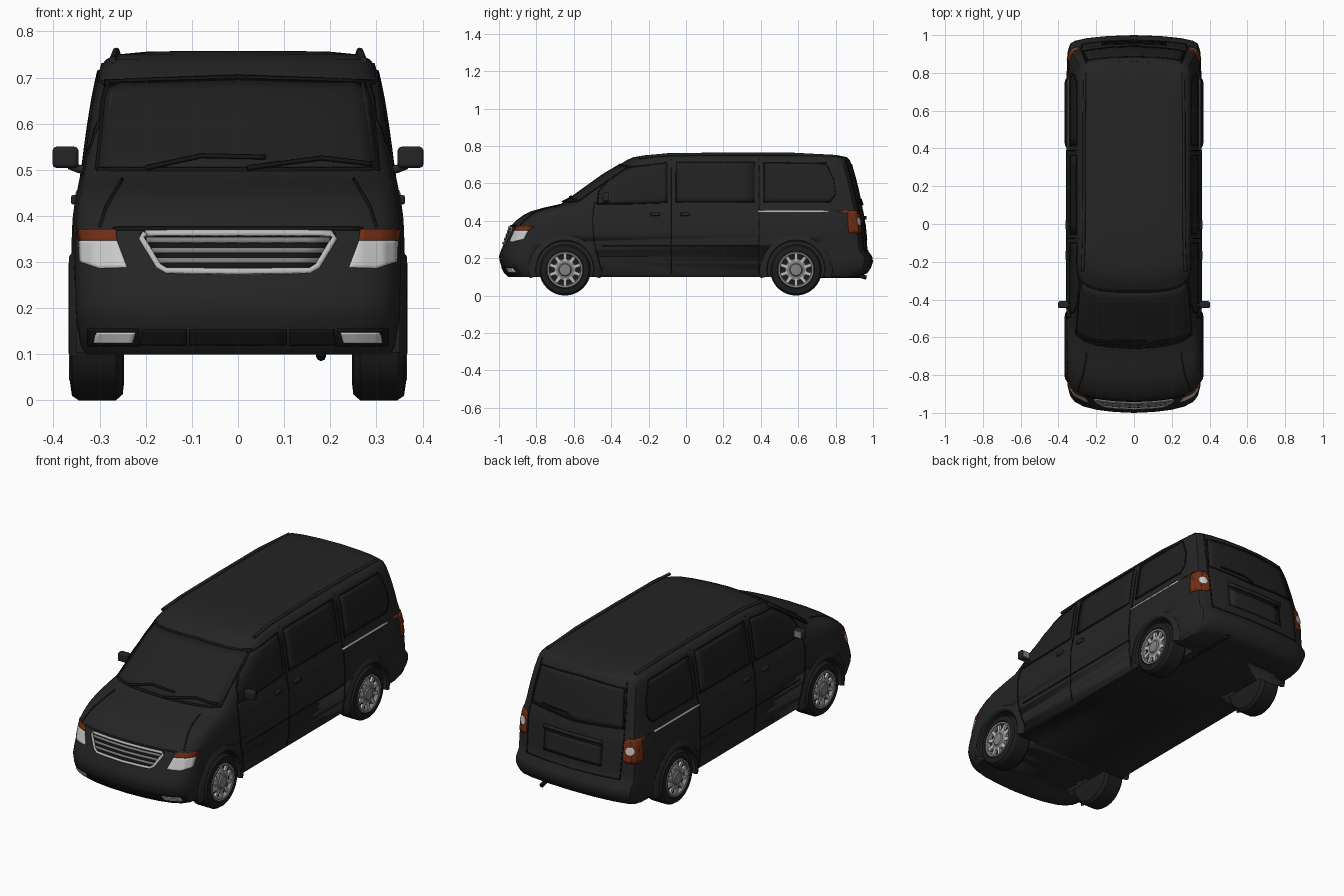
import bpy, bmesh, math
from mathutils import Vector, Matrix
from mathutils.bvhtree import BVHTree

if "Cube" in bpy.data.objects:
    bpy.data.objects.remove(bpy.data.objects["Cube"])


def material(name, r, g, b):
    m = bpy.data.materials.new(name)
    m.use_nodes = True
    m.diffuse_color = (r, g, b, 1)
    shader = next(n for n in m.node_tree.nodes if n.type == 'BSDF_PRINCIPLED')
    shader.inputs["Base Color"].default_value = (r, g, b, 1)
    return m


PAINT = material("black_paint", .018, .018, .018)
GLASS = material("tinted_glass", .015, .015, .015)
TRIM = material("dark_trim", .007, .007, .007)
RUBBER = material("tyre_rubber", .012, .012, .012)
ORANGE = material("orange_lens", .17, .026, .007)
LENS = material("clear_lens", .6, .6, .6)
CHROME = material("chrome", .5, .5, .5)
STEEL = material("grey_metal", .22, .22, .22)


def finish(name, bm, mat, mirror=False, solid=0, bevel=0):
    me = bpy.data.meshes.new(name)
    bm.to_mesh(me)
    bm.free()
    me.materials.append(mat)
    me.shade_smooth()
    me.set_sharp_from_angle(angle=math.radians(32))
    ob = bpy.data.objects.new(name, me)
    bpy.context.collection.objects.link(ob)
    if solid:
        mod = ob.modifiers.new("Thickness", 'SOLIDIFY')
        mod.thickness, mod.offset = solid, -1
    if bevel:
        mod = ob.modifiers.new("Bevel", 'BEVEL')
        mod.width, mod.segments = bevel, 2
    if mirror:
        ob.modifiers.new("Mirror", 'MIRROR')
    return ob


def lathe(name, profile, y, z, mat, start=0, sweep=360, steps=40):
    """Turn (radius, x) points about a sideways axle, on both sides."""
    bm = bmesh.new()
    full = sweep == 360
    rings = []
    for i in range(steps if full else steps + 1):
        a = math.radians(start + sweep * i / steps)
        rings.append([bm.verts.new((x, y + r * math.cos(a), z + r * math.sin(a))) for r, x in profile])
    for i in range(steps):
        a, b = rings[i], rings[(i + 1) % len(rings)]
        for j in range(len(profile) - 1):
            bm.faces.new((a[j], a[j + 1], b[j + 1], b[j]))
    bmesh.ops.remove_doubles(bm, verts=bm.verts, dist=1e-5)
    bmesh.ops.recalc_face_normals(bm, faces=bm.faces)
    return finish(name, bm, mat, mirror=True)


def boxes(name, matrices, mat, bevel=0, mirror=True):
    bm = bmesh.new()
    for m in matrices:
        bmesh.ops.create_cube(bm, size=1, matrix=m)
    return finish(name, bm, mat, mirror, bevel=bevel)


def block(centre, size):
    return Matrix.Translation(centre) @ Matrix.Diagonal((*size, 1))


def tube(name, points, radius, mat, mirror=False):
    cu = bpy.data.curves.new(name, 'CURVE')
    cu.dimensions = '3D'
    cu.bevel_depth, cu.bevel_resolution, cu.use_fill_caps = radius, 2, True
    sp = cu.splines.new('POLY')
    sp.points.add(len(points) - 1)
    for p, co in zip(sp.points, points):
        p.co = (*co, 1)
    cu.materials.append(mat)
    ob = bpy.data.objects.new(name, cu)
    bpy.context.collection.objects.link(ob)
    if mirror:
        ob.modifiers.new("Mirror", 'MIRROR')


# Body shell: stacked plan outlines given as height, half width, nose y, tail y
LEVELS = [
    (.1, .335, -.95, .93), (.12, .345, -.97, .97), (.15, .35, -.985, .99), (.18, .355, -.995, 1),
    (.21, .356, -1, .995), (.24, .357, -.99, .972), (.28, .358, -.973, .967), (.33, .358, -.955, .962),
    (.37, .357, -.94, .958), (.4, .355, -.91, .955), (.43, .351, -.87, .952), (.45, .347, -.83, .948),
    (.47, .342, -.76, .943), (.49, .338, -.67, .938), (.51, .335, -.635, .933), (.55, .33, -.58, .925),
    (.6, .323, -.51, .913), (.65, .315, -.44, .9), (.7, .305, -.355, .885), (.725, .298, -.315, .875),
    (.74, .285, -.28, .86), (.75, .262, -.22, .81), (.756, .2, -.15, .72), (.758, .1, 0, .55)]
NOSE = [(0, 0), (.3, .005), (.55, .016), (.75, .034), (.88, .058), (.95, .09), (.985, .14), (1, .28)]
TAIL = [(1, .2), (.985, .08), (.95, .045), (.88, .03), (.7, .016), (.4, .005), (0, 0)]


def outline(z, w, nose, tail):
    half = [(u * w, nose + d, z) for u, d in NOSE] + [(u * w, tail - d, z) for u, d in TAIL]
    return half + [(-x, y, h) for x, y, h in half[-2:0:-1]]


bm = bmesh.new()
loops = [[bm.verts.new(p) for p in outline(*lv)] for lv in LEVELS]
for a, b in zip(loops, loops[1:]):
    for i in range(len(a)):
        k = (i + 1) % len(a)
        bm.faces.new((a[i], a[k], b[k], b[i]))
bm.faces.new(loops[0])
bm.faces.new(loops[-1])
bmesh.ops.recalc_face_normals(bm, faces=bm.faces)
tree = BVHTree.FromBMesh(bm)
body = finish("body_shell", bm, PAINT)

# Wheels, arches and the wells cut for them
for place, y in (("front", -.647), ("rear", .588)):
    cutter = lathe("well_cutter", [(0, .22), (.152, .22), (.152, .5), (0, .5)], y, .14, TRIM)
    cutter.hide_render = True
    mod = body.modifiers.new("Well", 'BOOLEAN')
    mod.operation, mod.solver, mod.object = 'DIFFERENCE', 'EXACT', cutter
    bpy.context.view_layer.objects.active = body
    bpy.ops.object.modifier_apply(modifier=mod.name)
    bpy.data.objects.remove(cutter)
    lathe(place + "_arch", [(.15, .31), (.15, .362), (.157, .367), (.172, .366), (.195, .35)],
          y, .14, PAINT, -14, 208)
    lathe(place + "_tyre", [(0, .25), (.1, .247), (.125, .25), (.138, .265), (.138, .345), (.128, .36),
                            (.1, .364), (.095, .345), (0, .345)], y, .138, RUBBER)
    lathe(place + "_rim", [(.098, .355), (.095, .366), (.085, .364), (.08, .345)], y, .138, STEEL)
    lathe(place + "_hub", [(.06, .345), (.057, .356), (.035, .36), (.03, .366), (0, .367)], y, .138, STEEL)
    axle = Matrix.Translation((.352, y, .138))
    boxes(place + "_spokes", [axle @ Matrix.Rotation(math.tau * i / 10, 4, 'X') @ block((0, 0, .068), (.012, .018, .04))
                              for i in range(10)], CHROME)

AIM = {"front": Vector((0, -1, 0)), "side": Vector((1, 0, 0)), "back": Vector((0, 1, 0))}


def project(u, v, view, lift):
    """Drop a flat (u, height) point onto the body from one direction."""
    aim = AIM[view]
    start = aim * 2 + (Vector((0, u, v)) if view == "side" else Vector((u, 0, v)))
    loc, normal, *_ = tree.ray_cast(start, -aim)
    if loc is None:
        loc, normal, *_ = tree.find_nearest(start - aim * 1.5)
    return loc + normal * lift


def patch(name, lower, upper, view, mat, lift=.003, mirror=False, rows=8, cols=8):
    """Thin plate on the body, filling the space between two paths."""
    def sample(path):
        pts = [Vector(p) for p in path]
        return [a.lerp(b, k / cols) for a, b in zip(pts, pts[1:]) for k in range(cols)] + [pts[-1]]
    bm = bmesh.new()
    pairs = list(zip(sample(lower), sample(upper)))
    grid = [[bm.verts.new(project(*a.lerp(b, j / rows), view, lift)) for a, b in pairs] for j in range(rows + 1)]
    for a, b in zip(grid, grid[1:]):
        for i in range(len(a) - 1):
            bm.faces.new((a[i], a[i + 1], b[i + 1], b[i]))
    bm.normal_update()
    if sum(f.normal.dot(AIM[view]) * f.calc_area() for f in bm.faces) < 0:
        bmesh.ops.reverse_faces(bm, faces=bm.faces)
    return finish(name, bm, mat, mirror, solid=.006)


def strip(name, path, view, mat=TRIM, width=.005, lift=.003, mirror=False):
    pts = [Vector(p) for p in path]
    sides = []
    for i in range(len(pts)):
        t = (pts[min(i + 1, len(pts) - 1)] - pts[max(i - 1, 0)]).normalized()
        sides.append(Vector((-t.y, t.x)) * width / 2)
    patch(name, [p - s for p, s in zip(pts, sides)], [p + s for p, s in zip(pts, sides)],
          view, mat, lift, mirror, rows=1)


def window(name, lower, upper, view, mirror=False):
    patch(name, lower, upper, view, GLASS, .003, mirror)
    strip(name + "_seal", lower + upper[::-1] + lower[:1], view, TRIM, .006, .004, mirror)


# Glazing
window("windscreen", [(-.305, .5), (0, .5), (.305, .5)], [(-.285, .69), (0, .7), (.285, .69)], "front")
window("front_door_window", [(-.476, .49), (-.42, .49), (-.31, .49), (-.1, .497)],
       [(-.465, .56), (-.42, .61), (-.31, .684), (-.1, .711)], "side", True)
window("sliding_door_window", [(-.053, .5), (.364, .5)], [(-.053, .713), (.364, .713)], "side", True)
window("rear_side_window", [(.417, .5), (.77, .5), (.8, .54)], [(.417, .711), (.75, .706), (.79, .62)], "side", True)
window("tailgate_window", [(-.27, .5), (0, .48), (.27, .5)], [(-.245, .69), (0, .7), (.245, .69)], "back")

# Door seams, character line, sliding rail and handles
strip("front_door_seam", [(-.49, .5), (-.5, .4), (-.49, .28), (-.45, .13)], "side", mirror=True)
for i, y in enumerate((-.077, .39)):
    strip(f"door_seam_{i}", [(y, .12), (y, .73)], "side", mirror=True)
strip("waist_crease", [(-.45, .265), (.39, .265)], "side", mirror=True)
strip("sliding_rail", [(.385, .449), (.765, .449)], "side", CHROME, .01, .005, True)
boxes("door_handles", [block((.354, y, .435), (.016, .05, .02)) for y in (-.165, -.005)], PAINT, .004)

# Grille
patch("grille_back", [(-.165, .28), (.165, .28)], [(-.212, .362), (.212, .362)], "front", TRIM)
strip("grille_frame", [(-.2, .361), (0, .362), (.2, .361), (.208, .35), (.172, .29), (.155, .28), (0, .278),
                       (-.155, .28), (-.172, .29), (-.208, .35), (-.2, .361)], "front", CHROME, .012, .008)
for i, z in enumerate((.346, .324, .302)):
    reach = .165 + (z - .28) * .5
    strip(f"grille_bar_{i}", [(-reach, z), (reach, z)], "front", STEEL, .011, .007)

# Headlights, bonnet seams and bumper openings
patch("headlight", [(.24, .288), (.3, .286), (.342, .3)], [(.262, .346), (.3, .346), (.344, .346)], "front", LENS, mirror=True)
patch("front_indicator", [(.262, .346), (.344, .346)], [(.265, .37), (.349, .37)], "front", ORANGE, mirror=True)
strip("bonnet_side_seam", [(.25, .48), (.285, .42), (.3, .375)], "front", mirror=True)
strip("bonnet_front_seam", [(-.27, .372), (0, .372), (.27, .372)], "front")
patch("fog_light_recess", [(.215, .118), (.325, .118)], [(.215, .156), (.325, .156)], "front", TRIM, .002, True)
patch("fog_light", [(.228, .126), (.31, .126)], [(.222, .148), (.306, .148)], "front", LENS, .005, True)
patch("bumper_side_slot", [(.112, .12), (.212, .12)], [(.112, .154), (.208, .154)], "front", TRIM, mirror=True)
patch("bumper_middle_slot", [(-.105, .12), (.105, .12)], [(-.105, .154), (.105, .154)], "front", TRIM)

# Windscreen wipers
for i, path in enumerate(([(-.2, .498), (-.08, .525), (.06, .522)], [(.02, .498), (.18, .52), (.29, .507)])):
    strip(f"front_wiper_{i}", path, "front", TRIM, .006, .01)

# Tail lights with clear centres
patch("tail_light", [(.285, .345), (.3, .333), (.346, .333)], [(.285, .44), (.3, .455), (.344, .455)], "back", ORANGE, mirror=True)
patch("tail_light_side", [(.868, .335), (.925, .333)], [(.866, .45), (.915, .455)], "side", ORANGE, mirror=True)
patch("reversing_light", [(.295, .387), (.305, .374), (.325, .374), (.335, .387)],
      [(.295, .403), (.305, .416), (.325, .416), (.335, .403)], "back", LENS, .006, True)

# Tailgate details
strip("tailgate_side_seam", [(.275, .245), (.28, .45), (.268, .6), (.25, .72)], "back", mirror=True)
strip("tailgate_lower_seam", [(-.275, .245), (0, .24), (.275, .245)], "back")
patch("plate_recess", [(-.17, .29), (.17, .29)], [(-.17, .41), (.17, .41)], "back", TRIM, .002)
patch("plate_panel", [(-.16, .297), (.16, .297)], [(-.16, .39), (.16, .39)], "back", PAINT, .004)
strip("tailgate_handle", [(-.17, .415), (.17, .415)], "back", PAINT, .02, .012)
strip("rear_wiper", [(0, .485), (.05, .51), (.2, .515)], "back", TRIM, .007, .01)

# Door mirrors
boxes("mirror_housing", [block((.374, -.428, .527), (.056, .036, .046))], PAINT, .008)
boxes("mirror_glass", [block((.374, -.409, .527), (.042, .004, .034))], STEEL)
tube("mirror_arm", [(.365, -.428, .51), (.345, -.43, .502), (.32, -.435, .497)], .009, PAINT, True)

# Roof rails and exhaust
tube("roof_rail", [(.272, -.25, .738), (.266, -.1, .753), (.264, .2, .757), (.264, .55, .757), (.26, .8, .744)],
     .008, PAINT, True)
tube("exhaust_pipe", [(.18, .6, .105), (.18, .93, .105), (.18, .965, .096)], .011, TRIM)
